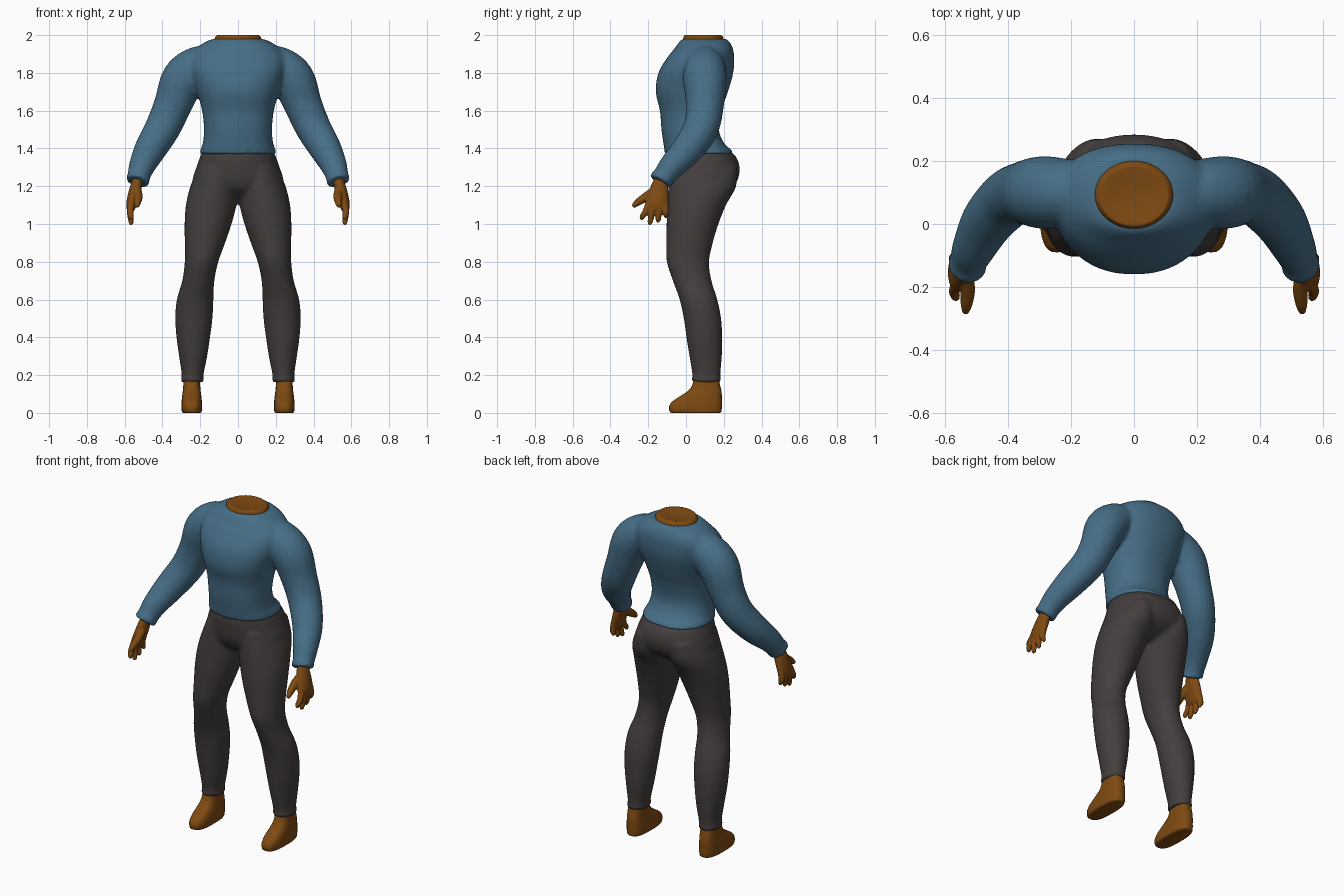
import bpy, bmesh, math
from mathutils import Vector

cube = bpy.data.objects.get("Cube")
if cube:
    bpy.data.objects.remove(cube, do_unlink=True)


def material(name, rgb):
    m = bpy.data.materials.new(name)
    m.use_nodes = True
    m.diffuse_color = (*rgb, 1)
    bsdf = m.node_tree.nodes["Principled BSDF"]
    bsdf.inputs["Base Color"].default_value = (*rgb, 1)
    bsdf.inputs["Roughness"].default_value = 0.8
    return m


BLUE = material("sweater blue", (0.062, 0.155, 0.24))
GREY = material("trouser grey", (0.058, 0.048, 0.048))
SKIN = material("skin brown", (0.21, 0.068, 0.006))


def smooth_rows(rows, steps=4):
    """Catmull-Rom interpolation between the given rows of numbers."""
    out = []
    for i in range(len(rows) - 1):
        a, b, c, d = (rows[max(0, min(len(rows) - 1, i + k))] for k in (-1, 0, 1, 2))
        for s in range(steps):
            t = s / steps
            out.append([0.5 * (2 * q + (r - p) * t + (2 * p - 5 * q + 4 * r - u) * t * t
                               + (3 * q - p - 3 * r + u) * t ** 3)
                        for p, q, r, u in zip(a, b, c, d)])
    return out + [list(rows[-1])]


def skin_rings(bm, rings):
    """Close a stack of point rings into a capped solid."""
    loops = [[bm.verts.new(p) for p in ring] for ring in rings]
    n = len(loops[0])
    for lo, hi in zip(loops, loops[1:]):
        for i in range(n):
            bm.faces.new((lo[i], lo[(i + 1) % n], hi[(i + 1) % n], hi[i]))
    bm.faces.new(loops[0][::-1])
    bm.faces.new(loops[-1])


def loft(bm, rows, side=1, power=2.0, n=32):
    """Stack level oval sections, each row being z, x0, x1, y0, y1."""
    rings = []
    for z, x0, x1, y0, y1 in smooth_rows(rows):
        ring = []
        for i in range(n):
            c, s = math.cos(math.tau * i / n), math.sin(math.tau * i / n)
            u = math.copysign(abs(c) ** (2 / power), c)
            v = math.copysign(abs(s) ** (2 / power), s)
            ring.append((side * ((x0 + x1) / 2 + u * (x1 - x0) / 2),
                         (y0 + y1) / 2 + v * (y1 - y0) / 2, z))
        rings.append(ring)
    skin_rings(bm, rings)


def centred(rows):
    return [(z, -r, r, y0, y1) for z, r, y0, y1 in rows]


def tube(bm, rows, side=1, n=20):
    """Sweep a circle along a path, each row being x, y, z, radius."""
    pts = smooth_rows(rows)
    rings = []
    for i, (x, y, z, r) in enumerate(pts):
        ahead = Vector(pts[min(i + 1, len(pts) - 1)][:3])
        behind = Vector(pts[max(i - 1, 0)][:3])
        t = (ahead - behind).normalized()
        u = t.cross(Vector((0, 1, 0))).normalized()
        v = t.cross(u)
        ring = []
        for k in range(n):
            a = math.tau * k / n
            p = Vector((x, y, z)) + r * (u * math.cos(a) + v * math.sin(a))
            ring.append((p.x * side, p.y, p.z))
        rings.append(ring)
    skin_rings(bm, rings)


def finish(bm, name, mat, voxel=0, relax=4):
    bmesh.ops.recalc_face_normals(bm, faces=bm.faces)
    for f in bm.faces:
        f.smooth = True
    me = bpy.data.meshes.new(name)
    bm.to_mesh(me)
    bm.free()
    me.materials.append(mat)
    ob = bpy.data.objects.new(name, me)
    bpy.context.collection.objects.link(ob)
    if voxel:
        rm = ob.modifiers.new("blend", "REMESH")
        rm.mode = "VOXEL"
        rm.voxel_size = voxel
        rm.use_smooth_shade = True
        sm = ob.modifiers.new("relax", "SMOOTH")
        sm.factor = 0.5
        sm.iterations = relax
    return ob


# Sweater: torso and both sleeves blended together
bm = bmesh.new()
loft(bm, centred([
    (1.37, .202, -.112, .25), (1.39, .2, -.114, .242), (1.43, .186, -.12, .2),
    (1.5, .18, -.13, .174), (1.6, .19, -.138, .188), (1.7, .218, -.16, .222),
    (1.8, .25, -.146, .25), (1.88, .255, -.1, .255), (1.93, .222, -.06, .248),
    (1.965, .17, -.035, .23), (1.98, .13, -.02, .21)]), power=2.25, n=48)
for side in (1, -1):
    tube(bm, [
        (.12, .1, 1.85, .09), (.21, .1, 1.835, .107), (.29, .1, 1.765, .116),
        (.345, .1, 1.63, .101), (.398, .08, 1.51, .094), (.462, .012, 1.4, .085),
        (.507, -.072, 1.31, .07), (.526, -.118, 1.25, .06), (.53, -.13, 1.235, .064),
        (.534, -.138, 1.222, .06)], side)
finish(bm, "sweater", BLUE, 0.011, 5)

# Trousers: hips and both legs blended together
bm = bmesh.new()
loft(bm, centred([
    (1.395, .18, -.095, .215), (1.36, .199, -.106, .262), (1.3, .22, -.105, .284),
    (1.23, .24, -.095, .272), (1.18, .2, -.07, .225), (1.14, .1, -.02, .15)]), power=2.2, n=48)
for side in (1, -1):
    loft(bm, [
        (1.3, .02, .21, -.085, .27), (1.2, -.004, .252, -.093, .266),
        (1.1, .008, .276, -.098, .212), (1, .034, .283, -.103, .172),
        (.9, .068, .282, -.104, .142), (.8, .104, .282, -.102, .122),
        (.7, .125, .295, -.07, .135), (.6, .13, .324, -.034, .166),
        (.5, .135, .332, -.012, .186), (.4, .148, .326, .002, .192),
        (.3, .163, .312, .018, .19), (.2, .183, .298, .034, .182),
        (.18, .18, .303, .03, .187), (.163, .184, .299, .034, .183)], side)
finish(bm, "trousers", GREY, 0.011, 4)

# Neck stump with a slightly dished top
bm = bmesh.new()
loft(bm, centred([
    (1.93, .128, -.018, .203), (1.98, .124, -.015, .2), (1.998, .112, -.008, .188),
    (2, .1, .004, .176), (1.994, .05, .05, .13)]), n=40)
finish(bm, "neck", SKIN)

for side, label in ((1, "left"), (-1, "right")):
    # Foot
    bm = bmesh.new()
    loft(bm, [
        (0, .2, .29, -.075, .178), (.006, .193, .297, -.086, .187),
        (.03, .19, .3, -.09, .19), (.055, .191, .299, -.078, .19),
        (.08, .193, .297, -.045, .19), (.11, .197, .293, .002, .188),
        (.14, .2, .29, .03, .182), (.19, .203, .287, .045, .172)], side, power=2.7)
    finish(bm, label + "_foot", SKIN)

    # Hand: palm, four fingers and a thumb blended together
    bm = bmesh.new()
    loft(bm, [
        (1.27, .498, .55, -.15, -.085), (1.22, .505, .565, -.178, -.095),
        (1.17, .514, .58, -.198, -.093), (1.12, .53, .59, -.215, -.092),
        (1.085, .542, .59, -.212, -.094), (1.07, .55, .586, -.2, -.1)], side)
    for base, tip, low in ((-.196, -.232, 1.025), (-.168, -.19, 1.0),
                           (-.139, -.147, 1.012), (-.111, -.106, 1.035)):
        tube(bm, [(.565, base, 1.11, .018), (.571, (base + tip) / 2, 1.065, .0175),
                  (.566, tip, low + .012, .014), (.563, tip, low - .004, .007)], side, n=12)
    tube(bm, [(.535, -.16, 1.18, .024), (.528, -.21, 1.145, .024),
              (.532, -.255, 1.115, .019), (.535, -.282, 1.092, .01)], side, n=12)
    finish(bm, label + "_hand", SKIN, 0.005, 2)
